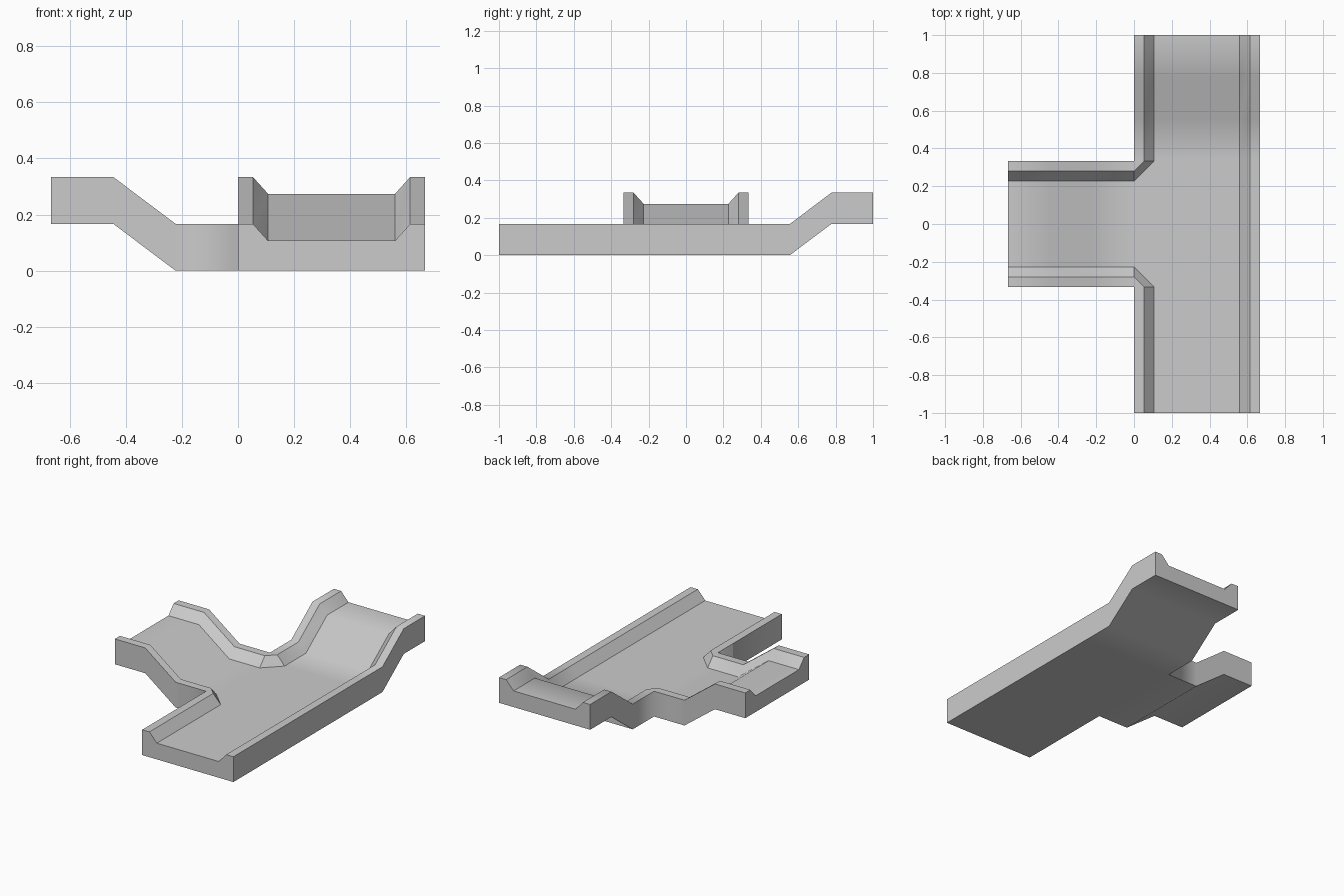
import bpy
import bmesh

cube = bpy.data.objects.get("Cube")
if cube:
    bpy.data.objects.remove(cube, do_unlink=True)

HALF = 1 / 3       # half the channel width
LEDGE = 0.053      # flat rim width
TOE = 0.107        # rim plus inner slope width
RIM_Z = 0.167      # rim height above the underside
FLOOR_Z = 0.107    # floor height above the underside
RISE = 0.167       # how far each ramp climbs
BEND_1, BEND_2 = 2 / 9, 4 / 9

grey = bpy.data.materials.new("light grey")
grey.use_nodes = True
colour = (0.6, 0.6, 0.6, 1)
grey.diffuse_color = colour
grey.node_tree.nodes["Principled BSDF"].inputs["Base Color"].default_value = colour

# Channel cross-section as (offset across, height)
left = [(-HALF, 0), (-HALF, RIM_Z), (-HALF + LEDGE, RIM_Z), (-HALF + TOE, FLOOR_Z)]
section = left + [(-u, z) for u, z in reversed(left)]

bm = bmesh.new()


def face(points):
    return bm.faces.new([bm.verts.new(p) for p in points])


def along_y(y, lift=0):
    return [(HALF + u, y, z + lift) for u, z in section]


def along_x(x, lift=0):
    return [(x, u, z + lift) for u, z in section]


def sweep(rings):
    """Join the rings into a channel and cap its far end."""
    for a, b in zip(rings, rings[1:]):
        for i in range(len(a)):
            j = (i + 1) % len(a)
            face([a[i], a[j], b[j], b[i]])
    face(rings[-1])


# Level front leg, ramped back leg and ramped side branch
front, back, side = along_y(-HALF), along_y(HALF), along_x(0)
sweep([front, along_y(-1)])
sweep([back, along_y(HALF + BEND_1), along_y(HALF + BEND_2, RISE), along_y(1, RISE)])
sweep([side, along_x(-BEND_1), along_x(-BEND_2, RISE), along_x(-2 * HALF, RISE)])

# Junction: underside, floor, straight far wall and two chamfered corners
face([front[0], front[7], back[7], back[0]])
face([front[3], front[4], back[4], back[3], side[4], side[3]])
for i in (4, 5, 6):
    face([front[i], front[i + 1], back[i + 1], back[i]])
for leg, rim, ledge, toe in ((front, 1, 2, 3), (back, 6, 5, 4)):
    face([side[rim], side[ledge], leg[2]])
    face([side[ledge], side[toe], leg[3], leg[2]])

bmesh.ops.remove_doubles(bm, verts=bm.verts, dist=0.0005)
bmesh.ops.recalc_face_normals(bm, faces=bm.faces)


def is_soft(edge):
    """Ramp bends and the outer re-entrant corners shade smoothly."""
    a, b = (v.co for v in edge.verts)
    for axis, sign, start in ((1, 1, HALF), (0, -1, 0)):
        for bend in (BEND_1, BEND_2):
            if all(abs(sign * p[axis] - start - bend) < 0.001 for p in (a, b)):
                return True
    return all(abs(p.x) < 0.001 and abs(abs(p.y) - HALF) < 0.001 for p in (a, b))


for f in bm.faces:
    f.smooth = True
for e in bm.edges:
    flat = e.calc_face_angle(0) < 0.01
    e.smooth = flat or is_soft(e)

mesh = bpy.data.meshes.new("trench_junction")
bm.to_mesh(mesh)
bm.free()
mesh.materials.append(grey)
junction = bpy.data.objects.new("trench_junction", mesh)
bpy.context.scene.collection.objects.link(junction)
